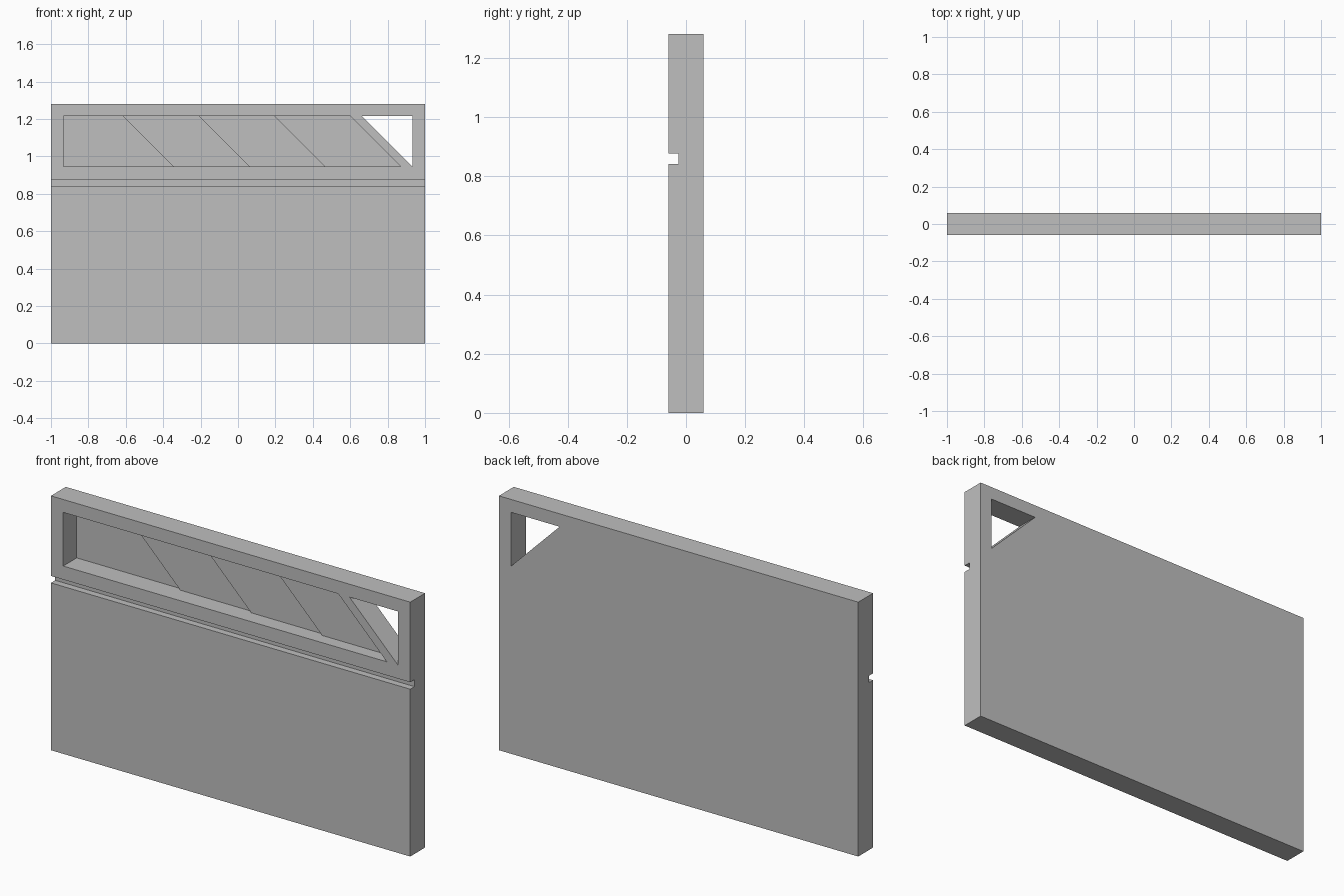
import bpy
import bmesh
from mathutils import Vector

default_cube = bpy.data.objects.get("Cube")
if default_cube:
    bpy.data.objects.remove(default_cube, do_unlink=True)

grey = bpy.data.materials.new("light_grey")
grey.use_nodes = True
grey.diffuse_color = (0.52, 0.52, 0.52, 1)
grey.node_tree.nodes["Principled BSDF"].inputs["Base Color"].default_value = grey.diffuse_color

FRONT, BACK, HEIGHT = -0.059, 0.059, 1.28
LOW, HIGH = 0.945, 1.215          # bottom and top of the upper openings
LEAN = HIGH - LOW                 # 45 degree slant
EDGE = 0.932                      # outer ends of the openings


def prism(name, outline, offset):
    """Extrude a flat outline of 3D points along an offset."""
    bm = bmesh.new()
    face = bm.faces.new([bm.verts.new(p) for p in outline])
    moved = bmesh.ops.extrude_face_region(bm, geom=[face])["geom"]
    bmesh.ops.translate(bm, vec=Vector(offset),
                        verts=[v for v in moved if isinstance(v, bmesh.types.BMVert)])
    bmesh.ops.recalc_face_normals(bm, faces=bm.faces)
    mesh = bpy.data.meshes.new(name)
    bm.to_mesh(mesh)
    bm.free()
    mesh.materials.append(grey)
    obj = bpy.data.objects.new(name, mesh)
    bpy.context.collection.objects.link(obj)
    return obj


def cut(target, outline_xz, depth):
    """Cut an upright outline into the front of the target."""
    start = FRONT - 0.1
    cutter = prism("cutter", [(x, start, z) for x, z in outline_xz], (0, depth + 0.1, 0))
    cutter.hide_render = True
    mod = target.modifiers.new("opening", 'BOOLEAN')
    mod.operation = 'DIFFERENCE'
    mod.solver = 'EXACT'
    mod.object = cutter
    bpy.context.view_layer.objects.active = target
    bpy.ops.object.modifier_apply(modifier=mod.name)
    bpy.data.objects.remove(cutter, do_unlink=True)


# Panel with a long groove across its front
profile = [(FRONT, 0), (BACK, 0), (BACK, HEIGHT), (FRONT, HEIGHT),
           (FRONT, 0.877), (-0.025, 0.877), (-0.025, 0.842), (FRONT, 0.842)]
panel = prism("front_panel", [(-1, y, z) for y, z in profile], (2, 0, 0))

# Slanted recess whose floor steps deeper toward one end
for step in range(4):
    right = 0.6 - step * 0.405
    cut(panel, [(-EDGE, LOW), (right + LEAN, LOW), (right, HIGH), (-EDGE, HIGH)],
        0.064 + step * 0.0145)

# Triangular hand hole through the corner
cut(panel, [(EDGE - LEAN, HIGH), (EDGE, LOW), (EDGE, HIGH)], 0.3)
